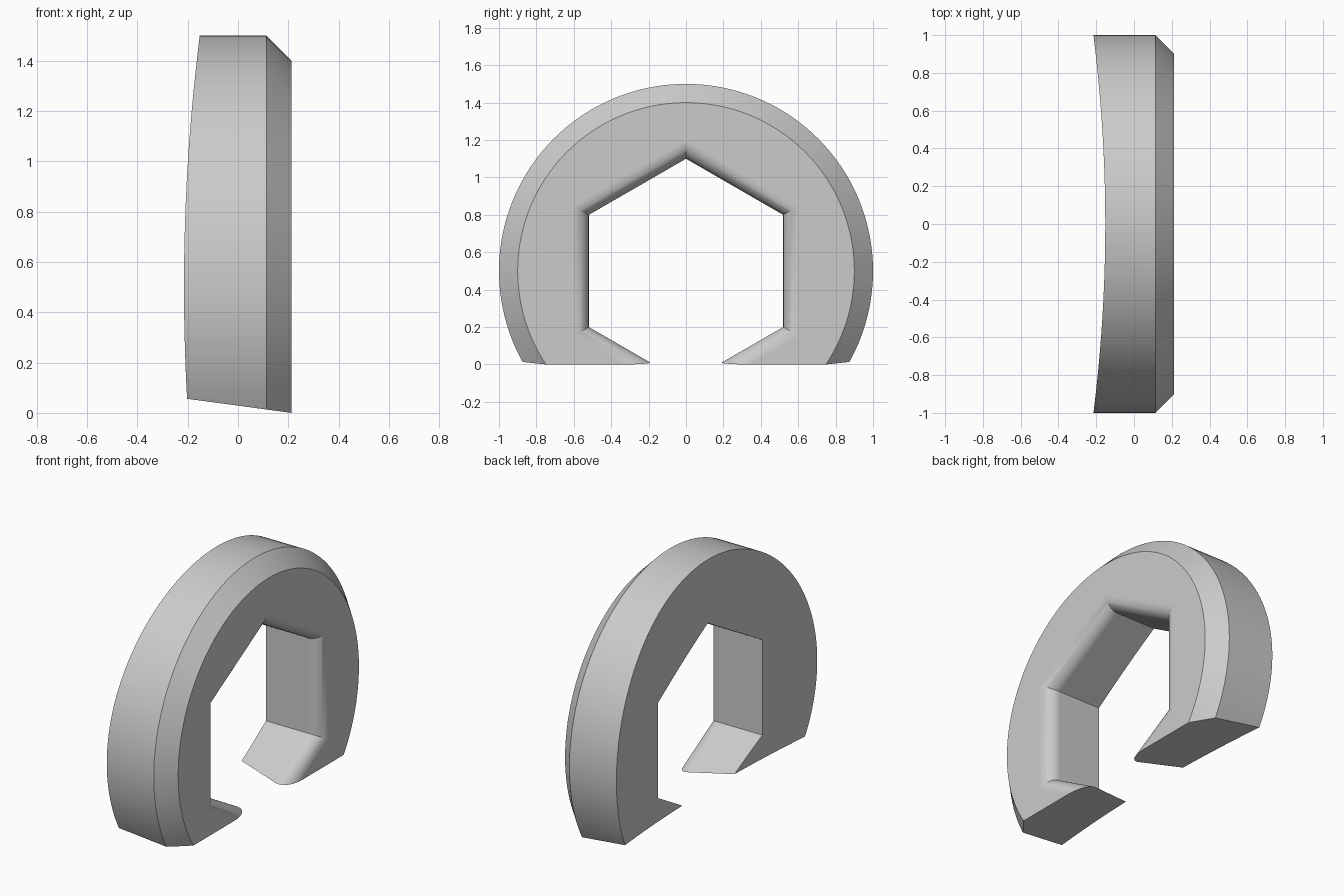
import bpy, bmesh, math
from mathutils import Vector

if "Cube" in bpy.data.objects:
    bpy.data.objects.remove(bpy.data.objects["Cube"], do_unlink=True)

AXIS_Z = 0.5      # height of the ring's centre
FACE_X = 0.213    # flat face carrying the chamfer
FILLET = 0.085

grey = bpy.data.materials.new("plain_grey")
grey.use_nodes = True
grey.diffuse_color = (0.6, 0.6, 0.6, 1)
grey.node_tree.nodes["Principled BSDF"].inputs["Base Color"].default_value = (0.6, 0.6, 0.6, 1)


def loft(name, profile, sides):
    """Closed solid around the x axis from (x, radius) pairs."""
    bm = bmesh.new()
    rings = []
    for x, r in profile:
        angles = [math.pi / 2 + 2 * math.pi * i / sides for i in range(sides)]
        rings.append([bm.verts.new((x, r * math.cos(a), AXIS_Z + r * math.sin(a))) for a in angles])
    for a, b in zip(rings, rings[1:]):
        for i in range(sides):
            j = (i + 1) % sides
            bm.faces.new((a[i], a[j], b[j], b[i]))
    bm.faces.new(rings[0])
    bm.faces.new(rings[-1])
    bmesh.ops.recalc_face_normals(bm, faces=bm.faces)
    mesh = bpy.data.meshes.new(name)
    bm.to_mesh(mesh)
    bm.free()
    obj = bpy.data.objects.new(name, mesh)
    bpy.context.collection.objects.link(obj)
    return obj


def cut(target, cutter):
    """Subtract the cutter, then discard it."""
    cutter.hide_render = True
    mod = target.modifiers.new("cut", 'BOOLEAN')
    mod.operation = 'DIFFERENCE'
    mod.solver = 'EXACT'
    mod.object = cutter
    bpy.context.view_layer.objects.active = target
    bpy.ops.object.modifier_apply(modifier=mod.name)
    bpy.data.objects.remove(cutter, do_unlink=True)


# Round body with a chamfered rim
ring = loft("open_ring", [(-0.4, 1), (FACE_X - 0.1, 1), (FACE_X, 0.9)], 128)
ring.data.materials.append(grey)

# Hexagonal bore, its edge rounded over towards the flat face
bore = [(-0.6, 0.6)]
for i in range(13):
    t = math.pi / 2 * i / 12
    offset = FILLET * (1 - math.cos(t)) / math.cos(math.pi / 6)
    bore.append((FACE_X - FILLET * (1 - math.sin(t)), 0.6 + offset))
bore.append((0.5, bore[-1][1]))
cut(ring, loft("bore_cutter", bore, 6))

# Shallow hollow across the other face
bpy.ops.mesh.primitive_cylinder_add(vertices=512, radius=8, depth=6, location=(-8.152, 0, AXIS_Z))
cut(ring, bpy.context.object)

# Slanted underside that opens the ring
bm = bmesh.new()
bm.from_mesh(ring.data)
cut_result = bmesh.ops.bisect_plane(
    bm, geom=bm.verts[:] + bm.edges[:] + bm.faces[:], dist=1e-5,
    plane_co=Vector((FACE_X, 0, 0)), plane_no=Vector((0.135, 0, 1)).normalized(),
    clear_inner=True)
edges = [e for e in cut_result["geom_cut"] if isinstance(e, bmesh.types.BMEdge)]
bmesh.ops.holes_fill(bm, edges=edges, sides=0)
bmesh.ops.recalc_face_normals(bm, faces=bm.faces)
bm.to_mesh(ring.data)
bm.free()

# Smooth curves, crisp edges
bpy.ops.object.select_all(action='DESELECT')
ring.select_set(True)
bpy.context.view_layer.objects.active = ring
bpy.ops.object.shade_smooth_by_angle(angle=math.radians(30))
weighted = ring.modifiers.new("weighted_normals", 'WEIGHTED_NORMAL')
weighted.keep_sharp = True
